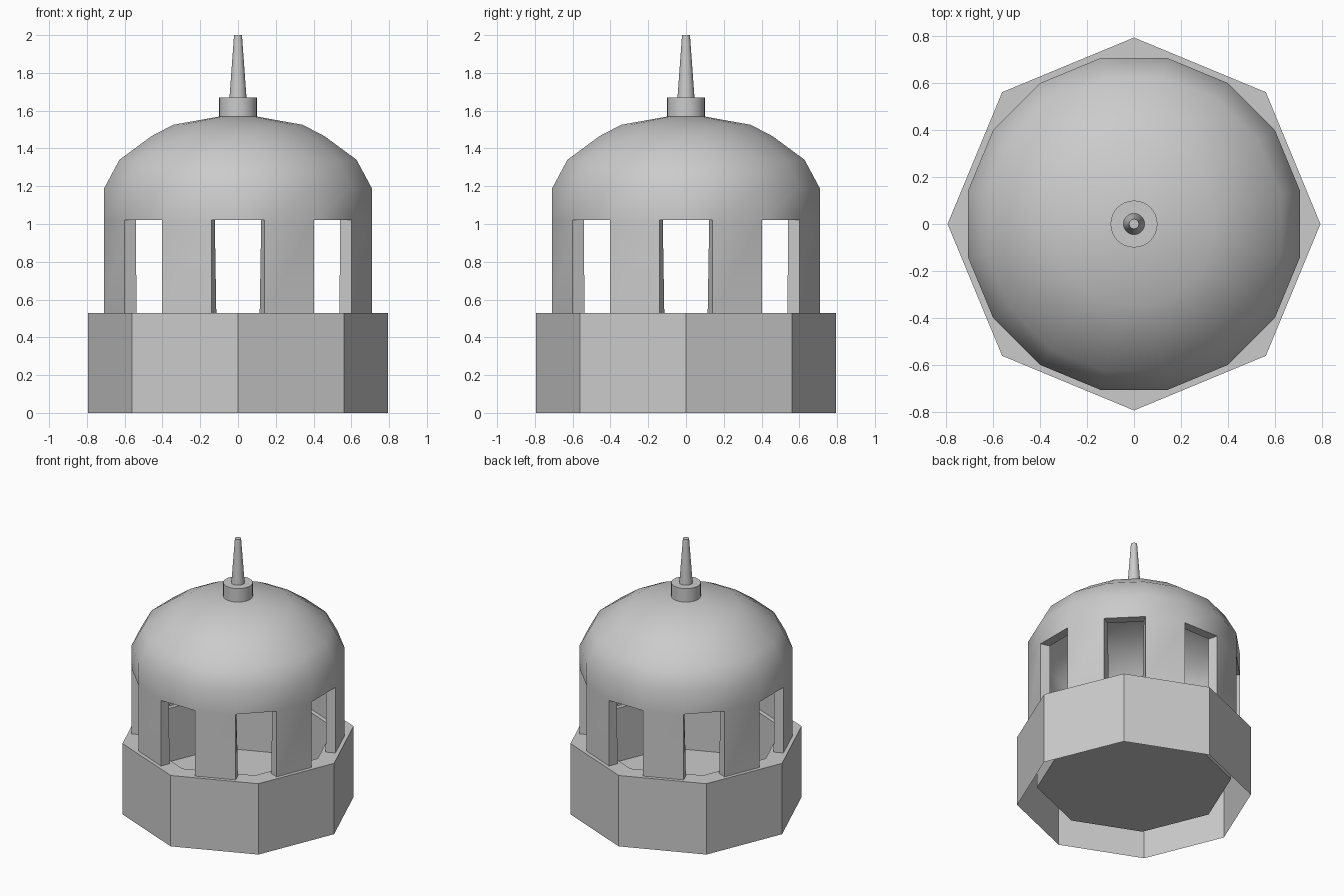
import bpy, bmesh
from math import cos, sin, pi

if "Cube" in bpy.data.objects:
    bpy.data.objects.remove(bpy.data.objects["Cube"])


def ring(bm, r, z, n, start=0.0):
    return [bm.verts.new((r * cos(start + 2 * pi * i / n),
                          r * sin(start + 2 * pi * i / n), z)) for i in range(n)]


def bridge(bm, a, b, keep=lambda i: True):
    n = len(a)
    for i in range(n):
        if keep(i):
            j = (i + 1) % n
            bm.faces.new((a[i], a[j], b[j], b[i]))


def finish(bm, name):
    mesh = bpy.data.meshes.new(name)
    bm.to_mesh(mesh)
    bm.free()
    ob = bpy.data.objects.new(name, mesh)
    bpy.context.collection.objects.link(ob)
    bpy.ops.object.select_all(action='DESELECT')
    ob.select_set(True)
    bpy.context.view_layer.objects.active = ob
    return ob


# Octagonal base: open underneath, sunken floor inside
bm = bmesh.new()
rings = [ring(bm, r, z, 8) for r, z in
         [(0.795, 0), (0.795, 0.53), (0.66, 0.53), (0.66, 0.13)]]
for a, b in zip(rings, rings[1:]):
    bridge(bm, a, b)
bm.faces.new(rings[-1])
finish(bm, "base")

# Sixteen-sided drum with eight openings, continuing into the dome
N = 16
profile = [(0.722, 0.53), (0.722, 1.02), (0.722, 1.19), (0.64, 1.34),
           (0.467, 1.465), (0.35, 1.525)]
bm = bmesh.new()
rings = [ring(bm, r, z, N, pi / N) for r, z in profile]
bridge(bm, rings[0], rings[1], keep=lambda i: i % 2 == 0)   # pillars
for a, b in zip(rings[1:], rings[2:]):
    bridge(bm, a, b)
apex = bm.verts.new((0, 0, 1.587))
for i in range(N):
    bm.faces.new((rings[-1][i], rings[-1][(i + 1) % N], apex))
drum = finish(bm, "drum_and_dome")
mod = drum.modifiers.new("wall_thickness", 'SOLIDIFY')
mod.thickness = 0.068
mod.offset = -1
mod.use_even_offset = True
bpy.ops.object.modifier_apply(modifier=mod.name)
bpy.ops.object.shade_smooth_by_angle(angle=pi / 6)


# Collar and tapered spire on the dome
def taper(name, r1, r2, z1, z2, sides):
    bm = bmesh.new()
    a, b = ring(bm, r1, z1, sides), ring(bm, r2, z2, sides)
    bridge(bm, a, b)
    bm.faces.new(a[::-1])
    bm.faces.new(b)
    finish(bm, name)
    bpy.ops.object.shade_smooth_by_angle(angle=pi / 6)


taper("collar", 0.10, 0.10, 1.555, 1.67, 32)
taper("spire", 0.05, 0.021, 1.60, 2.0, 32)
